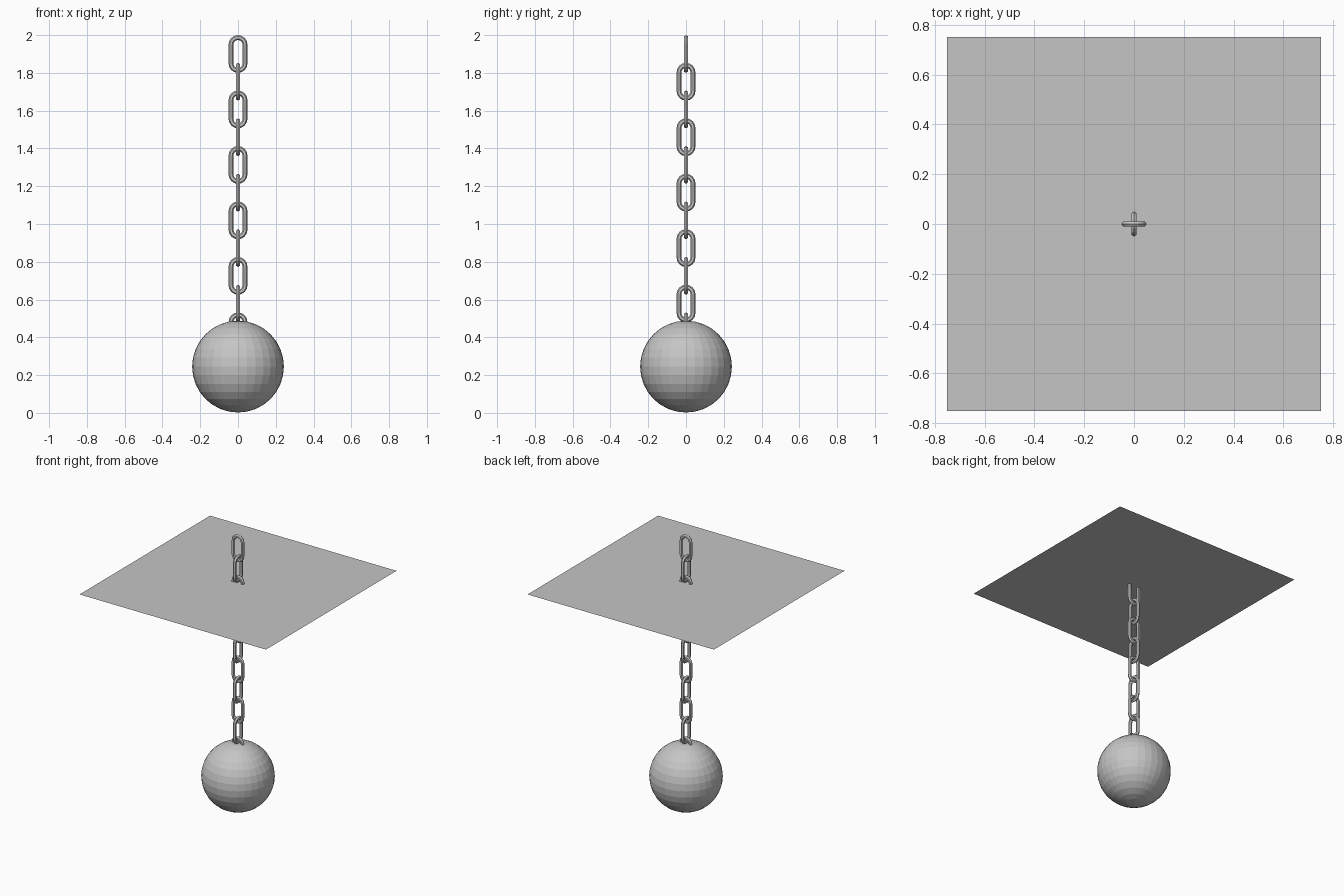
import bpy, bmesh, math

if "Cube" in bpy.data.objects:
    bpy.data.objects.remove(bpy.data.objects["Cube"])

grey = bpy.data.materials.new("plain grey")
grey.diffuse_color = (0.56, 0.56, 0.56, 1)
grey.use_nodes = True
grey.node_tree.nodes["Principled BSDF"].inputs["Base Color"].default_value = grey.diffuse_color


def add_object(name, bm):
    mesh = bpy.data.meshes.new(name)
    bmesh.ops.recalc_face_normals(bm, faces=bm.faces)
    bm.to_mesh(mesh)
    bm.free()
    mesh.materials.append(grey)
    obj = bpy.data.objects.new(name, mesh)
    bpy.context.collection.objects.link(obj)
    return obj


# Chain link: a six-sided wire swept round a stadium path
HALF_W, HALF_H = 0.05, 0.10      # outer half width and half height
WIRE_IN, WIRE_OUT = 0.013, 0.012  # wire radius in the link plane and across it
ARC, SIDES = 8, 6


def link(name, top, turned):
    bm = bmesh.new()
    r = HALF_W - WIRE_IN
    straight = HALF_H - HALF_W
    rings = []
    for sign in (1, -1):
        for i in range(ARC + 1):
            a = math.pi * i / ARC + (0 if sign == 1 else math.pi)
            ring = []
            for k in range(SIDES):
                t = 2 * math.pi * k / SIDES
                d = r + WIRE_IN * math.cos(t)
                u, v = d * math.cos(a), WIRE_OUT * math.sin(t)
                z = top - HALF_H + sign * straight + d * math.sin(a)
                ring.append(bm.verts.new((-v, u, z) if turned else (u, v, z)))
            rings.append(ring)
    for i, ring in enumerate(rings):
        nxt = rings[(i + 1) % len(rings)]
        for k in range(SIDES):
            j = (k + 1) % SIDES
            bm.faces.new((ring[k], ring[j], nxt[j], nxt[k]))
    return add_object(name, bm)


# Hanging chain, the lowest link is sunk into the ball
for n in range(11):
    link(f"chain_link_{n + 1}", 2.0 - 0.1468 * n, n % 2 == 1)

# Heavy ball
bm = bmesh.new()
bmesh.ops.create_uvsphere(bm, u_segments=32, v_segments=16, radius=0.243)
bmesh.ops.translate(bm, verts=bm.verts, vec=(0, 0, 0.245))
add_object("ball", bm)

# Thin square sheet the chain passes through
bm = bmesh.new()
s = 0.75
bm.faces.new([bm.verts.new((x, y, 1.65)) for x, y in ((-s, -s), (s, -s), (s, s), (-s, s))])
sheet = add_object("ceiling_sheet", bm)
if sheet.data.polygons[0].normal.z < 0:
    sheet.data.flip_normals()
